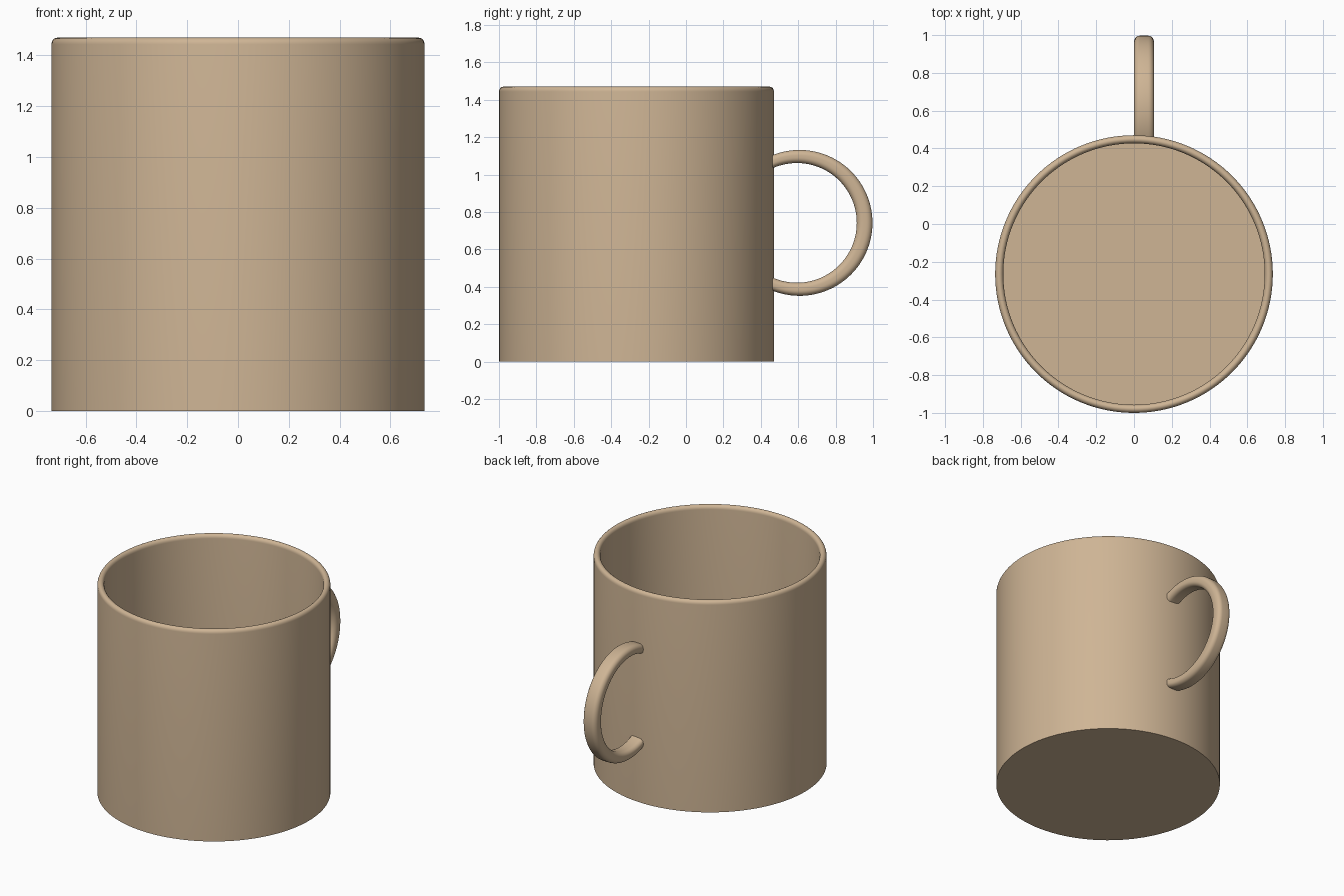
import bpy, bmesh
from math import sin, cos, pi, radians
from mathutils import Vector

if "Cube" in bpy.data.objects:
    bpy.data.objects.remove(bpy.data.objects["Cube"])

CUP_Y, RADIUS, INNER, HEIGHT, FLOOR = -0.265, 0.735, 0.692, 1.47, 0.045

clay = bpy.data.materials.new("clay")
clay.diffuse_color = (0.62, 0.46, 0.30, 1)
clay.use_nodes = True
clay.node_tree.nodes["Principled BSDF"].inputs["Base Color"].default_value = clay.diffuse_color


def finish(name, bm):
    bmesh.ops.recalc_face_normals(bm, faces=bm.faces)
    mesh = bpy.data.meshes.new(name)
    bm.to_mesh(mesh)
    bm.free()
    mesh.materials.append(clay)
    obj = bpy.data.objects.new(name, mesh)
    bpy.context.collection.objects.link(obj)
    bpy.ops.object.select_all(action='DESELECT')
    obj.select_set(True)
    bpy.context.view_layer.objects.active = obj
    bpy.ops.object.shade_smooth_by_angle(angle=radians(35))
    return obj


def bridge(bm, rings):
    for a, b in zip(rings, rings[1:]):
        n = len(a)
        for i in range(n):
            j = (i + 1) % n
            bm.faces.new((a[i], a[j], b[j], b[i]))
    bm.faces.new(rings[0])
    bm.faces.new(rings[-1])


# Cup: lathed wall with a rounded rim and a flat floor
mid, half = (RADIUS + INNER) / 2, (RADIUS - INNER) / 2
rim_drop = 0.026
profile = [(RADIUS, 0)]
profile += [(mid + half * cos(pi * k / 12), HEIGHT - rim_drop + rim_drop * sin(pi * k / 12))
            for k in range(13)]
profile.append((INNER, FLOOR))
bm = bmesh.new()
SEG = 128
bridge(bm, [[bm.verts.new((r * cos(2 * pi * i / SEG), CUP_Y + r * sin(2 * pi * i / SEG), z))
             for i in range(SEG)] for r, z in profile])
finish("cup", bm)

# Handle: rounded-rectangle section swept between an outer and an inner circle
HX, HZ, HALF_W, HALF_T, FILLET = 0.053, 0.742, 0.053, 0.038, 0.031
section = []
for q, (sx, st) in enumerate(((1, 1), (-1, 1), (-1, -1), (1, -1))):
    for k in range(7):
        a = pi / 2 * (q + k / 6)
        section.append((sx * (HALF_W - FILLET) + FILLET * cos(a),
                        st * (HALF_T - FILLET) + FILLET * sin(a)))
bm = bmesh.new()
rings = []
for s in range(73):
    a = radians(-126 + 252 * s / 72)
    outer = Vector((HX, 0.607 + 0.39 * cos(a), HZ + 0.39 * sin(a)))
    inner = Vector((HX, 0.593 + 0.32 * cos(a), HZ + 0.32 * sin(a)))
    rings.append([bm.verts.new(inner.lerp(outer, 0.5 + t / (2 * HALF_T)) + Vector((x, 0, 0)))
                  for x, t in section])
bridge(bm, rings)

# Trim the handle ends inside the cup wall
cut = bmesh.ops.bisect_plane(bm, geom=bm.verts[:] + bm.edges[:] + bm.faces[:],
                             plane_co=(0, 0.45, 0), plane_no=(0, -1, 0), clear_outer=True)
bmesh.ops.holes_fill(bm, edges=[e for e in bm.edges if e.is_boundary], sides=0)
finish("handle", bm)
